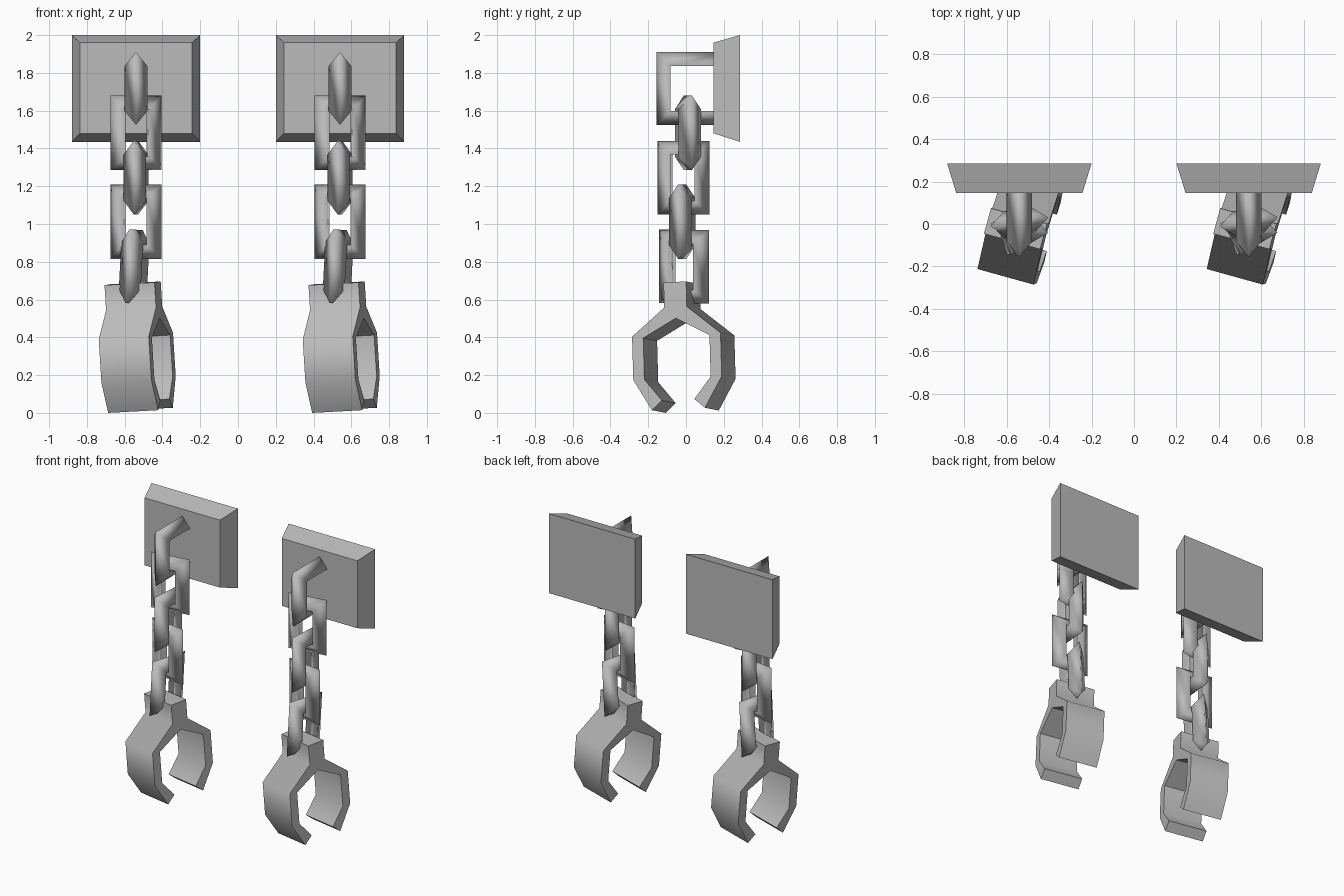
import bpy, bmesh
from math import radians
from mathutils import Matrix, Vector

cube = bpy.data.objects.get("Cube")
if cube:
    bpy.data.objects.remove(cube)

iron = bpy.data.materials.new("grey_iron")
iron.use_nodes = True
GREY = (0.5, 0.5, 0.5, 1)
iron.diffuse_color = GREY
iron.node_tree.nodes["Principled BSDF"].inputs["Base Color"].default_value = GREY
iron.node_tree.nodes["Principled BSDF"].inputs["Roughness"].default_value = 0.6

SPACING = 0.54


def finish(name, bm, smooth_angle=None):
    """Turn a bmesh into a mesh and place one copy on each side."""
    bmesh.ops.recalc_face_normals(bm, faces=bm.faces)
    mesh = bpy.data.meshes.new(name)
    bm.to_mesh(mesh)
    bm.free()
    mesh.materials.append(iron)
    if smooth_angle:
        mesh.shade_smooth()
        mesh.set_sharp_from_angle(angle=radians(smooth_angle))
    for side, x in (("right", -SPACING), ("left", SPACING)):
        ob = bpy.data.objects.new(f"{side}_{name}", mesh)
        ob.location.x = x
        bpy.context.collection.objects.link(ob)


def loft(bm, rings, closed):
    """Bridge rings of vertices; either close the tube or cap its ends."""
    n = len(rings[0])
    pairs = list(zip(rings, rings[1:] + rings[:1]))
    for a, b in pairs if closed else pairs[:-1]:
        for i in range(n):
            j = (i + 1) % n
            bm.faces.new((a[i], a[j], b[j], b[i]))
    if not closed:
        bm.faces.new(rings[0])
        bm.faces.new(rings[-1])


def rectangle(bm, x0, x1, z0, z1, y):
    return [bm.verts.new((x, y, z)) for x, z in ((x0, z0), (x1, z0), (x1, z1), (x0, z1))]


# Bevelled wall plate
bm = bmesh.new()
loft(bm, [rectangle(bm, -0.34, 0.34, 1.435, 2.0, 0.285),
          rectangle(bm, -0.297, 0.297, 1.48, 1.96, 0.145)], False)
finish("wall_plate", bm)


# Rectangular chain links with a triangular bar
def chain_link(name, turn, low, high, x=0, y=0, width=0.275, lean=0):
    bm = bmesh.new()
    w, h, bar, half = width / 2, (high - low) / 2, 0.073, 0.06
    loft(bm, [rectangle(bm, -w, w, -h, h, 0),
              rectangle(bm, bar - w, w - bar, bar - h, h - bar, -half),
              rectangle(bm, bar - w, w - bar, bar - h, h - bar, half)], True)
    bm.transform(Matrix.Translation((x, y, (low + high) / 2))
                 @ Matrix.Rotation(radians(lean), 4, "Y")
                 @ Matrix.Rotation(radians(turn), 4, "Z"))
    finish(name, bm, 180)


chain_link("anchor_link", 90, 1.525, 1.91, y=0.04, width=0.39)
chain_link("second_link", 9, 1.285, 1.68, y=0.01)
chain_link("third_link", 85, 1.05, 1.44, y=-0.013)
chain_link("fourth_link", -9, 0.815, 1.21, y=-0.02)
chain_link("fifth_link", 75, 0.58, 0.97, x=-0.01, y=-0.01, lean=3)

# Open cuff: half profile mirrored, then extruded sideways
outer = [(0.062, 0.71), (0.062, 0.577), (0.243, 0.43), (0.243, 0.2), (0.146, 0.036)]
inner = [(0.089, 0.085), (0.182, 0.2), (0.182, 0.42)]
half = outer + inner
profile = half + [(0, 0.518)] + [(-y, z) for y, z in reversed(half)]
bm = bmesh.new()
loft(bm, [[bm.verts.new((x, y, z)) for y, z in profile] for x in (-0.1375, 0.1375)], False)
pivot = Vector((0, 0, 0.37))
bm.transform(Matrix.Translation(pivot + Vector((0.003, -0.013, 0)))
             @ Matrix.Rotation(radians(-15.5), 4, "Z")
             @ Matrix.Rotation(radians(-3), 4, "Y")
             @ Matrix.Rotation(radians(2.5), 4, "X")
             @ Matrix.Translation(-pivot))
lowest = min(v.co.z for v in bm.verts)
bmesh.ops.translate(bm, verts=bm.verts, vec=(0, 0, -lowest))
finish("cuff", bm, 55)
